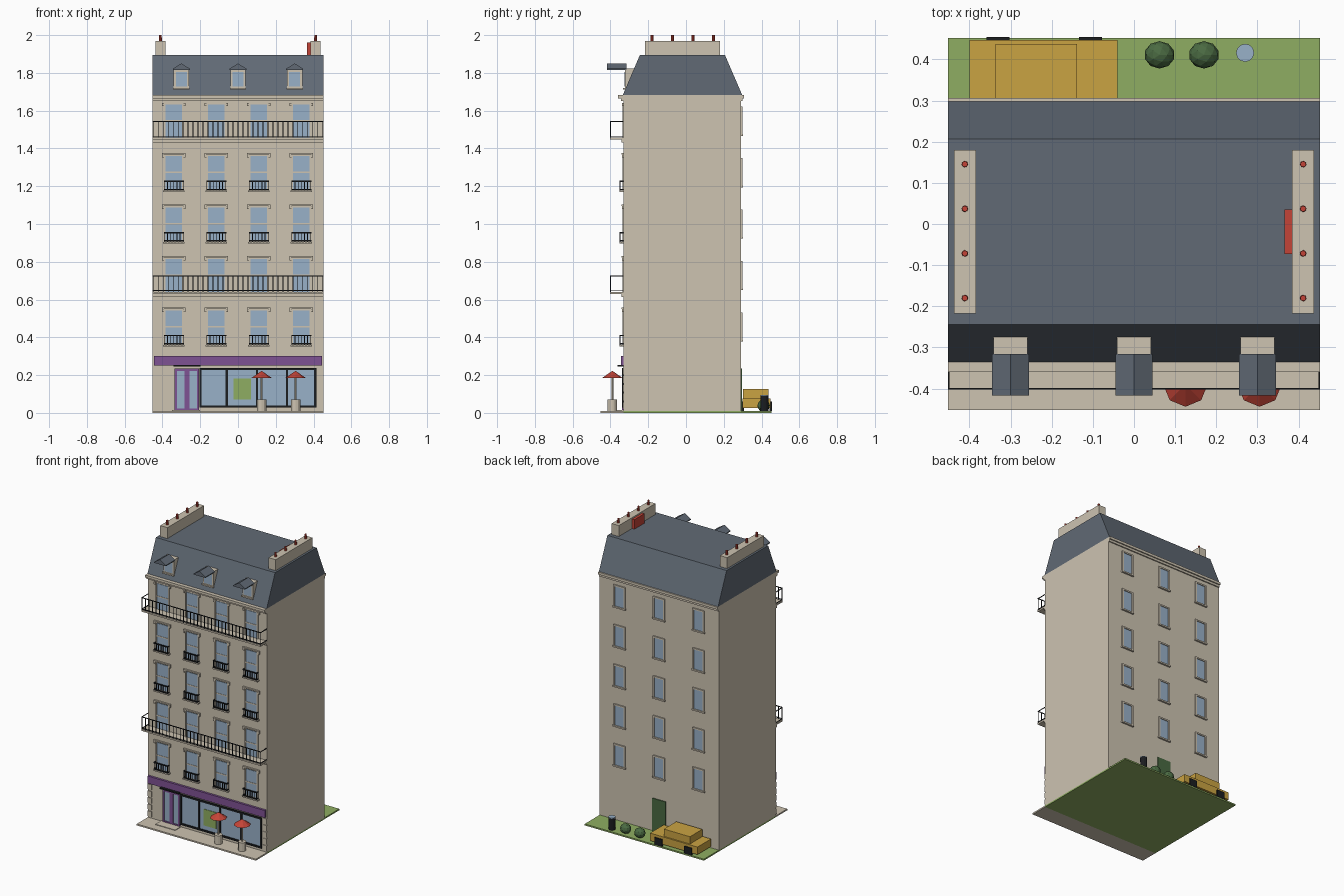
import bpy, bmesh, math
from mathutils import Matrix

cube = bpy.data.objects.get("Cube")
if cube:
    bpy.data.objects.remove(cube, do_unlink=True)


def material(name, rgb):
    linear = [((c / 255 + 0.055) / 1.055) ** 2.4 for c in rgb] + [1]
    m = bpy.data.materials.new(name)
    m.use_nodes = True
    m.diffuse_color = linear
    m.node_tree.nodes["Principled BSDF"].inputs["Base Color"].default_value = linear
    return m


stone = material("stone", (205, 195, 177))
slate = material("slate", (97, 106, 117))
glass = material("glass", (153, 177, 200))
iron = material("black iron", (27, 29, 32))
purple = material("shop purple", (127, 82, 148))
red = material("red", (196, 68, 55))
grass = material("grass green", (143, 174, 98))
foliage = material("dark green", (74, 106, 66))
gold = material("car gold", (202, 163, 66))


def finish(name, bm, mat):
    bmesh.ops.recalc_face_normals(bm, faces=bm.faces)
    mesh = bpy.data.meshes.new(name)
    bm.to_mesh(mesh)
    bm.free()
    mesh.materials.append(mat)
    obj = bpy.data.objects.new(name, mesh)
    bpy.context.collection.objects.link(obj)
    return obj


def boxes(name, mat, items):
    """One object from boxes given as (x0, x1, y0, y1, z0, z1)."""
    bm = bmesh.new()
    for x0, x1, y0, y1, z0, z1 in items:
        place = Matrix.Translation(((x0 + x1) / 2, (y0 + y1) / 2, (z0 + z1) / 2))
        bmesh.ops.create_cube(bm, size=1, matrix=place @ Matrix.Diagonal((x1 - x0, y1 - y0, z1 - z0, 1)))
    return finish(name, bm, mat)


def cones(name, mat, spots, r0, r1, z0, z1, sides=8):
    """Upright cylinders or cones standing at each (x, y) spot."""
    bm = bmesh.new()
    for x, y in spots:
        bmesh.ops.create_cone(bm, cap_ends=True, segments=sides, radius1=r0, radius2=r1, depth=z1 - z0,
                              matrix=Matrix.Translation((x, y, (z0 + z1) / 2)))
    return finish(name, bm, mat)


def prism(name, mat, outline, a, b, axis):
    """Extrude an outline of (u, z) points along x or y from a to b."""
    bm = bmesh.new()
    rings = [[bm.verts.new((t, u, z) if axis == "x" else (u, t, z)) for u, z in outline] for t in (a, b)]
    for ring in rings:
        bm.faces.new(ring)
    n = len(outline)
    for i in range(n):
        j = (i + 1) % n
        bm.faces.new((rings[0][i], rings[0][j], rings[1][j], rings[1][i]))
    return finish(name, bm, mat)


W = 0.452            # half width
FRONT, BACK = -0.33, 0.29

# Ground
boxes("pavement", stone, [(-W, W, -W, FRONT, 0, 0.01)])
boxes("lawn", grass, [(-W, W, FRONT, W, 0, 0.01)])
boxes("doorstep", stone, [(-0.35, -0.2, -0.395, FRONT, 0.01, 0.014)])

# Walls, cornice and mansard roof
boxes("walls", stone, [(-W, W, FRONT, BACK, 0.01, 1.68)])
boxes("cornice", stone, [(-W, W, -0.36, 0.306, 1.665, 1.682), (-W, W, -0.345, 0.298, 1.65, 1.665)])
prism("mansard_roof", slate, [(-0.335, 1.682), (0.298, 1.682), (0.206, 1.895), (-0.244, 1.895)], -W, W, "x")

# Front windows on five floors
columns = (-0.34, -0.115, 0.11, 0.335)
floors = [0.36 + 0.2725 * i for i in range(5)]
panes, frames, lintels, sills, rails = [], [], [], [], []
for i, z in enumerate(floors):
    for x in columns:
        panes.append((x - 0.043, x + 0.043, FRONT - 0.003, FRONT, z + 0.005, z + 0.183))
        frames.append((x - 0.043, x + 0.043, FRONT - 0.005, FRONT, z + 0.092, z + 0.1))
        for s in (-1, 1):
            frames.append((x + s * 0.047 - 0.004, x + s * 0.047 + 0.004, FRONT - 0.007, FRONT, z, z + 0.187))
            lintels.append((x + s * 0.057 - 0.005, x + s * 0.057 + 0.005, FRONT - 0.01, FRONT, z + 0.175, z + 0.19))
        if i < 4:
            lintels.append((x - 0.062, x + 0.062, FRONT - 0.012, FRONT, z + 0.19, z + 0.198))
        if i % 3 != 1:
            # Small window guard
            y = FRONT - 0.02
            sills.append((x - 0.058, x + 0.058, y - 0.003, FRONT, z - 0.008, z))
            for h in (0.002, 0.046):
                rails.append((x - 0.053, x + 0.053, y - 0.003, y + 0.003, z + h, z + h + 0.007))
                for s in (-1, 1):
                    rails.append((x + s * 0.05 - 0.003, x + s * 0.05 + 0.003, y, FRONT, z + h, z + h + 0.007))
            for k in range(7):
                bx = x - 0.05 + k * 0.1 / 6
                rails.append((bx - 0.002, bx + 0.002, y - 0.002, y + 0.002, z, z + 0.05))
boxes("window_panes", glass, panes)
boxes("window_frames", stone, frames)
boxes("window_lintels", stone, lintels)
boxes("window_sills", stone, sills)
boxes("window_guards", iron, rails)

# Two long balconies
slabs, bars = [], []
for z in (floors[1], floors[4]):
    slabs += [(-W, W, -0.402, FRONT, z - 0.003, z + 0.008), (-W, W, FRONT - 0.012, FRONT, z - 0.018, z - 0.003)]
    for h in (0.012, 0.09):
        bars.append((-W, W, -0.402, -0.398, z + h, z + h + 0.005))
        for s in (-1, 1):
            bars.append((s * 0.45 - 0.002, s * 0.45 + 0.002, -0.4, FRONT, z + h, z + h + 0.004))
    for k in range(35):
        x = -0.449 + k * 0.898 / 34
        bars.append((x - 0.002, x + 0.002, -0.402, -0.398, z + 0.005, z + 0.092))
boxes("balcony_slabs", stone, slabs)
boxes("balcony_railings", iron, bars)

# Shop front
boxes("shop_fascia", purple, [(-0.445, 0.445, FRONT - 0.015, FRONT, 0.25, 0.3)])
boxes("shop_glass", glass, [(-0.2, 0.41, FRONT - 0.003, FRONT, 0.035, 0.235)])
shop = [(-0.205, 0.415, FRONT - 0.009, FRONT, z, z + 0.012) for z in (0.028, 0.226)]
shop += [(x - 0.006, x + 0.006, FRONT - 0.009, FRONT, 0.028, 0.238) for x in (-0.199, -0.06, 0.1, 0.26, 0.409)]
boxes("shop_window_frame", iron, shop)
boxes("shop_poster", grass, [(-0.025, 0.07, FRONT - 0.006, FRONT, 0.07, 0.182)])
boxes("door_glass", glass, [(-0.33, -0.21, FRONT - 0.003, FRONT, 0.02, 0.23)])
door = [(x - 0.006, x + 0.006, FRONT - 0.008, FRONT, 0.01, 0.235) for x in (-0.33, -0.276, -0.264, -0.212)]
door += [(-0.336, -0.206, FRONT - 0.008, FRONT, z, z + 0.012) for z in (0.01, 0.223)]
boxes("shop_door_frame", purple, door)
boxes("door_canopy", iron, [(-0.342, -0.198, -0.362, FRONT, 0.245, 0.254)])
boxes("corner_quoins", stone, [(s * 0.437 - 0.015, s * 0.437 + 0.015, FRONT - 0.004, FRONT, 0.02 + 0.046 * k, 0.056 + 0.046 * k)
                               for s in (-1, 1) for k in range(5)])

# Terrace tables with parasols
tables = [(0.125, -0.39), (0.305, -0.39)]
cones("terrace_tables", stone, tables, 0.025, 0.025, 0.01, 0.07, 12)
cones("parasol_poles", stone, tables, 0.005, 0.005, 0.07, 0.19)
cones("parasol_canopies", red, tables, 0.054, 0.002, 0.185, 0.221)

# Rear windows and door
panes, frames = [], []
for z in [0.387 + 0.2725 * i for i in range(5)]:
    for x in (-0.3, 0, 0.3):
        panes.append((x - 0.036, x + 0.036, BACK, BACK + 0.003, z, z + 0.135))
        frames += [(x + s * 0.039 - 0.005, x + s * 0.039 + 0.005, BACK, BACK + 0.008, z, z + 0.135) for s in (-1, 1)]
        frames.append((x - 0.044, x + 0.044, BACK, BACK + 0.008, z + 0.135, z + 0.145))
        frames.append((x - 0.048, x + 0.048, BACK, BACK + 0.012, z - 0.01, z))
boxes("rear_window_panes", glass, panes)
boxes("rear_window_frames", stone, frames)
boxes("rear_door", foliage, [(-0.05, 0.05, BACK, BACK + 0.006, 0.01, 0.235)])

# Dormers
dormers = (-0.3, 0, 0.3)
boxes("dormer_bodies", stone, [(x - 0.041, x + 0.041, -0.322, -0.272, 1.712, 1.822) for x in dormers])
boxes("dormer_panes", glass, [(x - 0.029, x + 0.029, -0.325, -0.322, 1.728, 1.806) for x in dormers])
boxes("dormer_sills", stone, [(x - 0.043, x + 0.043, -0.333, -0.322, 1.712, 1.721) for x in dormers])
for x in dormers:
    prism("dormer_roof", slate, [(x - 0.045, 1.816), (x + 0.045, 1.816), (x + 0.045, 1.822), (x, 1.85), (x - 0.045, 1.822)],
          -0.417, -0.316, "y")

# Chimney stacks
boxes("chimney_stacks", stone, [(s * 0.411 - 0.027, s * 0.411 + 0.027, -0.217, 0.18, 1.89, 1.97) for s in (-1, 1)])
pots = [(s * 0.411, -0.18 + 0.1085 * k) for s in (-1, 1) for k in range(4)]
cones("chimney_pots", red, pots, 0.008, 0.007, 1.965, 2.0)
boxes("roof_vent_box", red, [(0.366, 0.386, -0.073, 0.035, 1.895, 1.96)])

# Parked car
boxes("car_body", gold, [(-0.4, -0.04, 0.3, 0.447, 0.025, 0.077)])
boxes("car_cabin", gold, [(-0.336, -0.138, 0.303, 0.437, 0.077, 0.127)])
boxes("car_wheels", iron, [(x - 0.028, x + 0.028, y, y + 0.012, 0.01, 0.06)
                           for x in (-0.331, -0.106) for y in (0.295, 0.442)])

# Garden shrubs and bin
bm = bmesh.new()
for x in (0.062, 0.17):
    bmesh.ops.create_icosphere(bm, subdivisions=2, radius=0.037,
                               matrix=Matrix.Translation((x, 0.411, 0.038)) @ Matrix.Diagonal((1, 0.9, 0.9, 1)))
finish("garden_shrubs", bm, foliage)
cones("bin_body", iron, [(0.27, 0.416)], 0.021, 0.022, 0.01, 0.09, 12)
cones("bin_lid", glass, [(0.27, 0.416)], 0.022, 0.022, 0.09, 0.095, 12)
